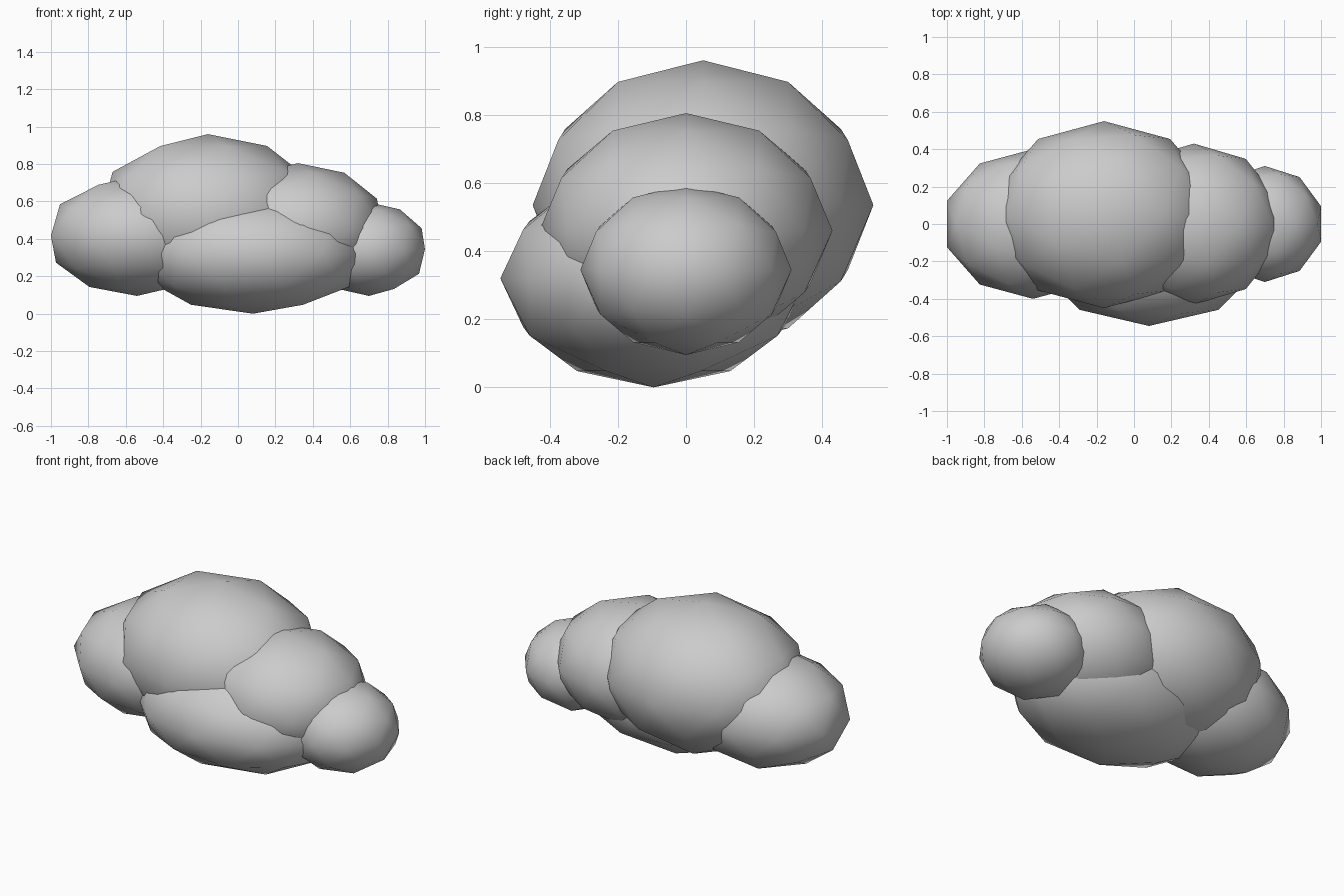
import bpy

if "Cube" in bpy.data.objects:
    bpy.data.objects.remove(bpy.data.objects["Cube"])

# Each puff of the cloud: name, centre, radii
puffs = [
    ("main_puff", (-0.16, 0.05, 0.535), (0.60, 0.50, 0.425)),
    ("left_puff", (-0.54, 0.00, 0.416), (0.484, 0.40, 0.321)),
    ("front_puff", (0.08, -0.095, 0.32), (0.63, 0.45, 0.32)),
    ("right_puff", (0.32, 0.00, 0.46), (0.473, 0.43, 0.345)),
    ("small_right_puff", (0.70, 0.00, 0.345), (0.315, 0.31, 0.25)),
]


def add_puff(name, centre, radii):
    bpy.ops.mesh.primitive_ico_sphere_add(subdivisions=2, radius=1, location=centre)
    puff = bpy.context.object
    puff.name = name
    puff.scale = radii
    bpy.ops.object.transform_apply(location=False, rotation=False, scale=True)
    bpy.ops.object.shade_smooth()


for puff in puffs:
    add_puff(*puff)
